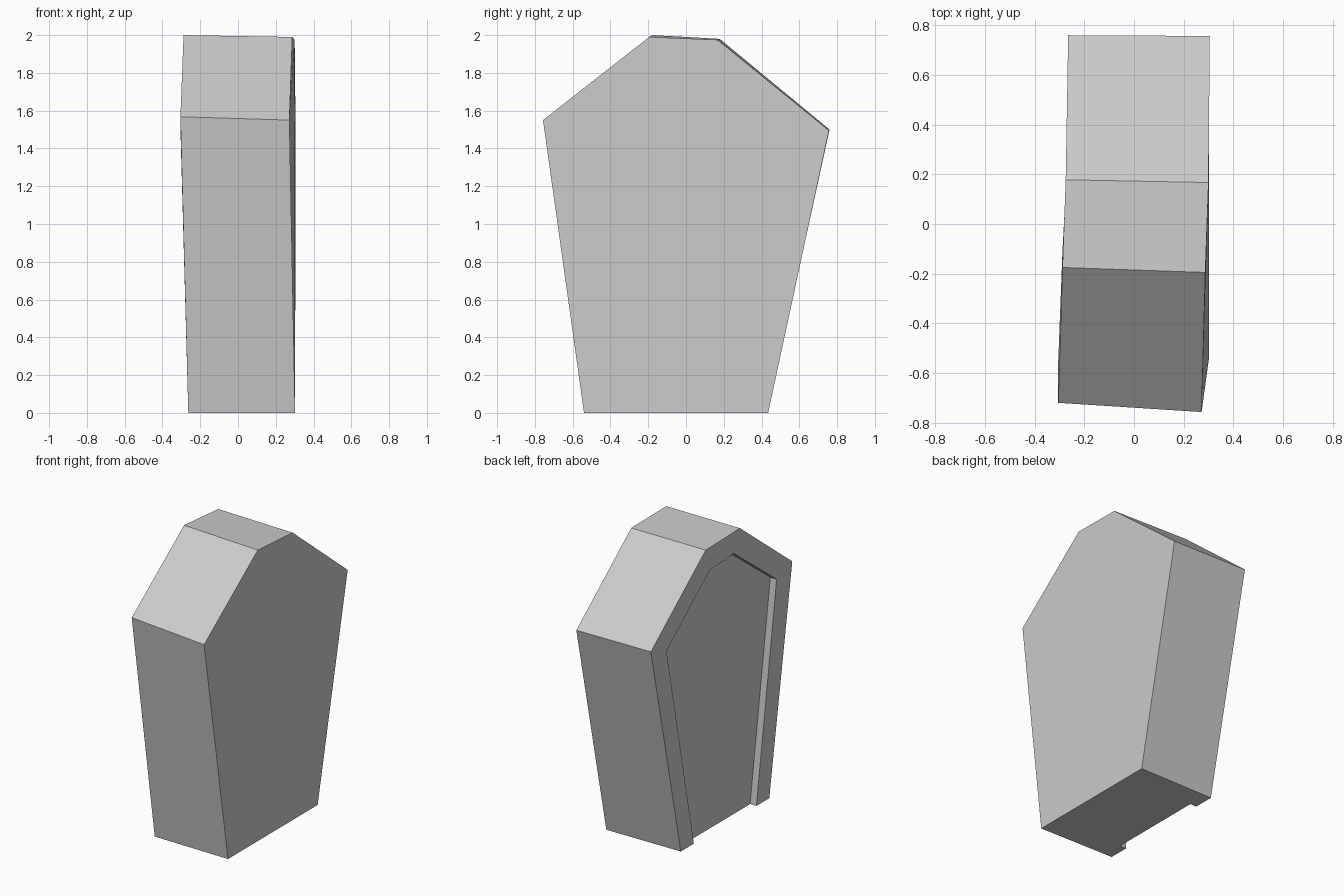
import bpy, bmesh

if "Cube" in bpy.data.objects:
    bpy.data.objects.remove(bpy.data.objects["Cube"])

# Slightly crooked six-sided outline, going round from the front foot
right_side = [(0.302, -0.54, 0), (0.272, -0.757, 1.55), (0.287, -0.195, 1.99),
              (0.30, 0.167, 1.975), (0.305, 0.757, 1.495), (0.302, 0.435, 0)]
left_side = [(-0.263, -0.53, 0), (-0.305, -0.72, 1.568), (-0.288, -0.175, 2.0),
             (-0.275, 0.178, 1.98), (-0.265, 0.76, 1.5), (-0.263, 0.432, 0)]
# Inner outline of the raised border (y, z)
inner_yz = [(-0.39, 0), (-0.55, 1.51), (-0.11, 1.85),
            (0.135, 1.825), (0.59, 1.44), (0.29, 0)]
depth = 0.048

bm = bmesh.new()


def ring(points):
    return [bm.verts.new(p) for p in points]


def bridge(a, b):
    # Open strip over the two sides and the top
    for i in range(5):
        bm.faces.new((a[i], a[i + 1], b[i + 1], b[i]))


outer_r = ring(right_side)
outer_l = ring(left_side)
rim = ring([(o[0], y, z) for o, (y, z) in zip(left_side, inner_yz)])
panel = ring([(o[0] + depth, y, z) for o, (y, z) in zip(left_side, inner_yz)])

# Body walls, border and recess walls
bridge(outer_r, outer_l)
bridge(outer_l, rim)
bridge(rim, panel)

# Large right face, recessed panel and notched base
bm.faces.new(outer_r)
bm.faces.new(panel)
bm.faces.new((outer_r[0], outer_l[0], rim[0], panel[0],
              panel[5], rim[5], outer_l[5], outer_r[5]))
bmesh.ops.recalc_face_normals(bm, faces=bm.faces[:])

mesh = bpy.data.meshes.new("coffin_slab")
bm.to_mesh(mesh)
bm.free()
slab = bpy.data.objects.new("coffin_slab", mesh)
bpy.context.collection.objects.link(slab)
